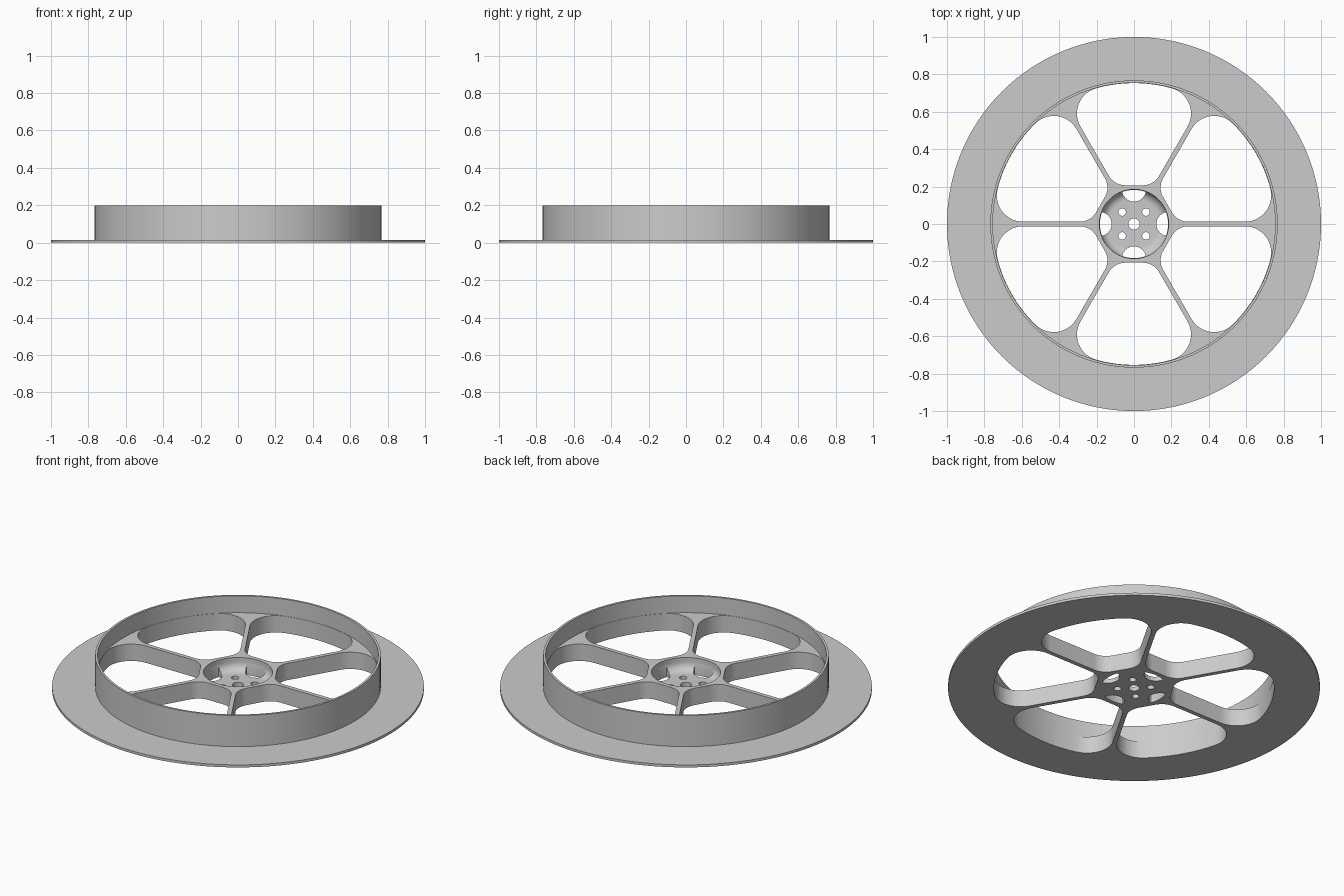
import bpy, bmesh
from math import sin, cos, asin, pi, radians, hypot

if "Cube" in bpy.data.objects:
    bpy.data.objects.remove(bpy.data.objects["Cube"])

SEG = 128
RIM_OUT, RIM_IN, RIM_TOP = 0.768, 0.755, 0.2
FLANGE_T, WEB_TOP, FLOOR, CUP_R, CUP_FILLET = 0.015, 0.1, 0.025, 0.185, 0.05

grey = bpy.data.materials.new("grey")
grey.diffuse_color = (0.6, 0.6, 0.6, 1)
grey.use_nodes = True
grey.node_tree.nodes["Principled BSDF"].inputs["Base Color"].default_value = grey.diffuse_color


def make_object(name, bm):
    bmesh.ops.recalc_face_normals(bm, faces=bm.faces[:])
    mesh = bpy.data.meshes.new(name)
    bm.to_mesh(mesh)
    bm.free()
    mesh.materials.append(grey)
    ob = bpy.data.objects.new(name, mesh)
    bpy.context.collection.objects.link(ob)
    return ob


def arc(cx, cy, r, a0, a1, n=12):
    return [(cx + r * cos(a0 + (a1 - a0) * i / n), cy + r * sin(a0 + (a1 - a0) * i / n))
            for i in range(n + 1)]


def lathe(name, profile):
    """Closed solid of revolution; the profile starts and ends on the axis."""
    bm = bmesh.new()
    rings = []
    for r, z in profile:
        if r == 0:
            rings.append([bm.verts.new((0, 0, z))])
        else:
            rings.append([bm.verts.new((r * cos(2 * pi * i / SEG), r * sin(2 * pi * i / SEG), z))
                          for i in range(SEG)])
    for a, b in zip(rings, rings[1:]):
        for i in range(SEG):
            j = (i + 1) % SEG
            if len(a) == 1:
                bm.faces.new((a[0], b[i], b[j]))
            elif len(b) == 1:
                bm.faces.new((a[i], a[j], b[0]))
            else:
                bm.faces.new((a[i], a[j], b[j], b[i]))
    return make_object(name, bm)


def add_prism(bm, pts, turn, z0=-0.1, z1=0.15):
    """Upright prism over an outline turned about the z axis."""
    c, s = cos(turn), sin(turn)
    low, high = ([bm.verts.new((x * c - y * s, x * s + y * c, z)) for x, y in pts]
                 for z in (z0, z1))
    bm.faces.new(low)
    bm.faces.new(high)
    n = len(pts)
    for i in range(n):
        bm.faces.new((low[i], low[(i + 1) % n], high[(i + 1) % n], high[i]))


def window_outline():
    """Rounded opening between two spokes, symmetric about +x."""
    half, r_out, big, hub, small = 0.0125, 0.753, 0.14, 0.207, 0.1
    a = radians(30) - asin((half + big) / (r_out - big))
    d = r_out - big
    lat = ((hub + small) * 0.5 - half - small) / cos(radians(30))
    upper = arc(0, 0, r_out, 0, a, 14)
    upper += arc(d * cos(a), d * sin(a), big, a, radians(120), 14)[1:]
    upper += arc(hub + small, lat, small, radians(120), pi, 10)
    return upper + [(x, -y) for x, y in reversed(upper[1:])]


# Flange, rim, web and hub cup turned as one solid
cup = arc(CUP_R - CUP_FILLET, FLOOR + CUP_FILLET, CUP_FILLET, 0, -pi / 2, 8)
wheel = lathe("wheel_body", [
    (0, 0), (1, 0), (1, FLANGE_T), (RIM_OUT, FLANGE_T), (RIM_OUT, RIM_TOP),
    (RIM_IN, RIM_TOP), (RIM_IN, WEB_TOP), (CUP_R, WEB_TOP)] + cup + [(0, FLOOR)])

# Openings: six spoke windows, four cup notches, five small holes
bm = bmesh.new()
for i in range(6):
    add_prism(bm, window_outline(), radians(30 + 60 * i))
notch = []
for x, y in arc(0.185, 0, 0.065, 0, 2 * pi, 48)[:-1]:
    k = min(1, 0.182 / hypot(x, y))   # notches stay inside the cup wall
    notch.append((x * k, y * k))
for i in range(4):
    add_prism(bm, notch, i * pi / 2)
    add_prism(bm, arc(0.09, 0, 0.02, 0, 2 * pi, 24)[:-1], pi / 4 + i * pi / 2)
add_prism(bm, arc(0, 0, 0.03, 0, 2 * pi, 32)[:-1], 0.03)
cutter = make_object("opening_cutter", bm)
cutter.hide_render = True

cut = wheel.modifiers.new("openings", "BOOLEAN")
cut.operation, cut.solver, cut.object = "DIFFERENCE", "EXACT", cutter
bpy.context.view_layer.objects.active = wheel
wheel.select_set(True)
bpy.ops.object.modifier_apply(modifier=cut.name)
bpy.data.objects.remove(cutter)
wheel.select_set(True)
bpy.ops.object.shade_smooth_by_angle(angle=radians(30))
